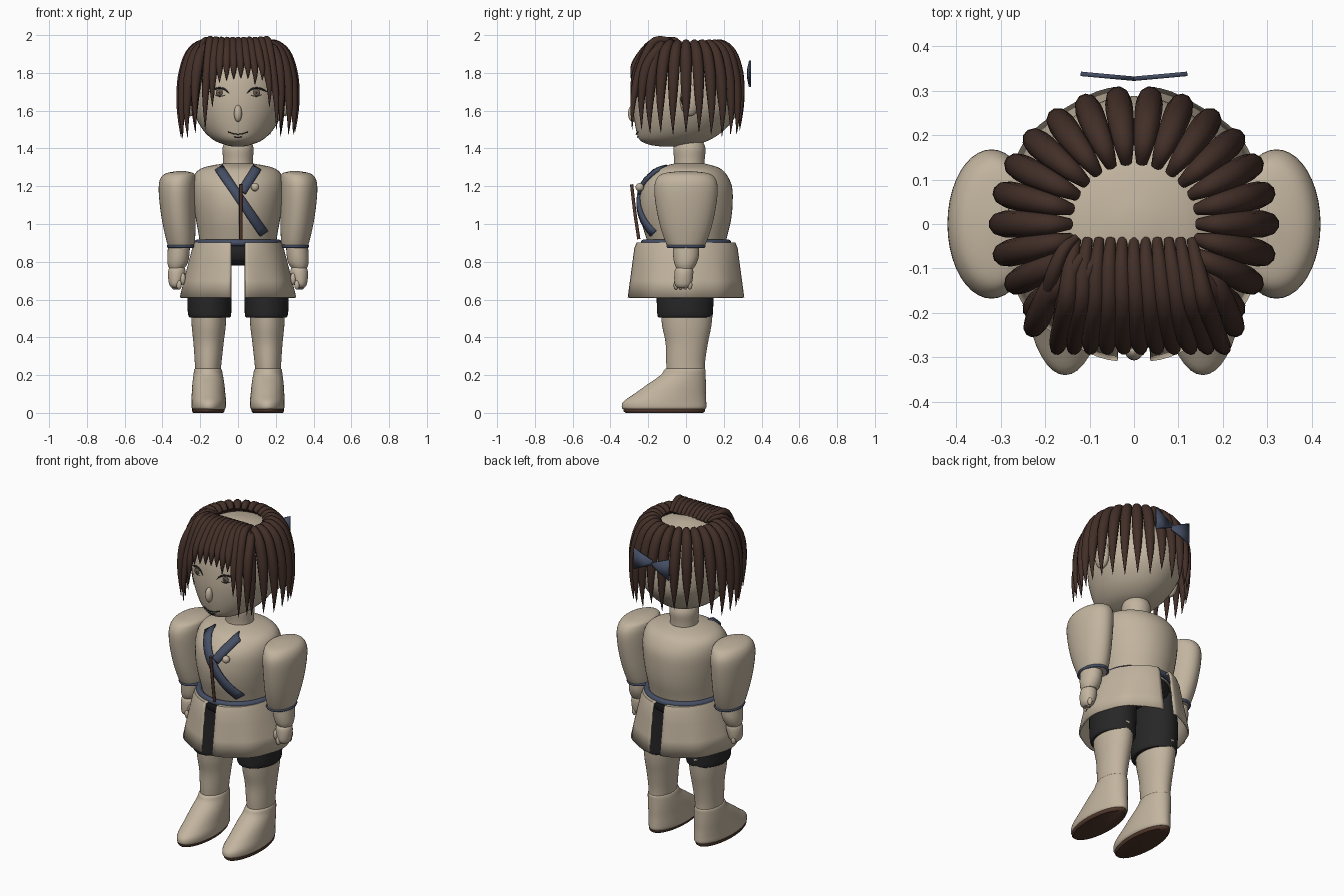
import bpy, bmesh, math, random
from mathutils import Vector

if "Cube" in bpy.data.objects:
    bpy.data.objects.remove(bpy.data.objects["Cube"])

random.seed(4)


def material(name, rgb):
    m = bpy.data.materials.new(name)
    m.diffuse_color = (*rgb, 1)
    m.use_nodes = True
    m.node_tree.nodes["Principled BSDF"].inputs["Base Color"].default_value = m.diffuse_color
    return m


CREAM = material("cream", (0.54, 0.455, 0.345))
HAIR = material("dark brown hair", (0.055, 0.028, 0.021))
BLUE = material("slate blue", (0.06, 0.077, 0.13))
BLACK = material("charcoal", (0.02, 0.02, 0.021))
BROWN = material("brown leather", (0.085, 0.04, 0.025))
IRIS = material("grey brown iris", (0.13, 0.1, 0.07))


def smooth(pts, n=4):
    """Catmull-Rom resampling of tuples of any length."""
    out = []
    for i in range(len(pts) - 1):
        a, b, c, d = (pts[max(0, min(len(pts) - 1, i + k))] for k in (-1, 0, 1, 2))
        for j in range(n):
            t = j / n
            out.append(tuple(0.5 * (2 * q + (r - p) * t + (2 * p - 5 * q + 4 * r - s) * t * t
                                    + (3 * q - p - 3 * r + s) * t ** 3)
                             for p, q, r, s in zip(a, b, c, d)))
    return out + [tuple(pts[-1])]


def finish(name, bm, mat, angle=40, thick=0):
    bmesh.ops.recalc_face_normals(bm, faces=bm.faces)
    me = bpy.data.meshes.new(name)
    bm.to_mesh(me)
    bm.free()
    me.materials.append(mat)
    ob = bpy.data.objects.new(name, me)
    bpy.context.collection.objects.link(ob)
    if thick:
        mod = ob.modifiers.new("thickness", 'SOLIDIFY')
        mod.thickness, mod.offset = thick, 0
    bpy.ops.object.select_all(action='DESELECT')
    ob.select_set(True)
    bpy.context.view_layer.objects.active = ob
    bpy.ops.object.shade_smooth_by_angle(angle=math.radians(angle))
    return ob


def loft(name, rings, mat, side=1, seg=40, n=4):
    """Stack of ellipses (z, cx, cy, rx, ry) skinned into a closed body."""
    bm = bmesh.new()
    rows = []
    for z, cx, cy, rx, ry in smooth(rings, n):
        rows.append([bm.verts.new((side * (cx + rx * math.cos(a)), cy + ry * math.sin(a), z))
                     for a in (k * math.tau / seg for k in range(seg))])
    for lo, hi in zip(rows, rows[1:]):
        for k in range(seg):
            bm.faces.new((lo[k], lo[(k + 1) % seg], hi[(k + 1) % seg], hi[k]))
    bm.faces.new(rows[0])
    bm.faces.new(rows[-1])
    return finish(name, bm, mat)


def front_of(rings, x, z):
    """y of the front surface of a loft."""
    _, cx, cy, rx, ry = min(smooth(rings, 12), key=lambda r: abs(r[0] - z))
    return cy - ry * math.sqrt(max(0, 1 - ((x - cx) / rx) ** 2))


def tubes(name, paths, mat, res=3):
    """Tapered tubes; each path is a list of (x, y, z, radius)."""
    cu = bpy.data.curves.new(name, 'CURVE')
    cu.dimensions, cu.bevel_depth, cu.bevel_resolution, cu.use_fill_caps = '3D', 1, res, True
    for path in paths:
        pts = smooth(path, 4)
        sp = cu.splines.new('POLY')
        sp.points.add(len(pts) - 1)
        for p, (x, y, z, r) in zip(sp.points, pts):
            p.co, p.radius = (x, y, z, 1), max(r, 0.0005)
        sp.use_smooth = True
    cu.materials.append(mat)
    ob = bpy.data.objects.new(name, cu)
    bpy.context.collection.objects.link(ob)
    bpy.ops.object.select_all(action='DESELECT')
    ob.select_set(True)
    bpy.context.view_layer.objects.active = ob
    bpy.ops.object.convert(target='MESH')


def ball(name, loc, size, mat, seg=20):
    bm = bmesh.new()
    bmesh.ops.create_uvsphere(bm, u_segments=seg, v_segments=seg // 2, radius=1)
    for v in bm.verts:
        v.co = Vector(a * b for a, b in zip(v.co, size)) + Vector(loc)
    return finish(name, bm, mat, 60)


# Head, neck and torso
HEAD = [(1.41, 0, -.08, .03, .05), (1.42, 0, -.075, .07, .12), (1.445, 0, -.06, .13, .185),
        (1.5, 0, -.03, .187, .235), (1.59, 0, -.002, .235, .276), (1.68, 0, .004, .25, .284),
        (1.79, 0, .002, .245, .268), (1.87, 0, 0, .21, .222), (1.925, 0, 0, .145, .15), (1.95, 0, 0, .03, .03)]
TORSO = [(.88, 0, .005, .2, .2), (.94, 0, .002, .208, .217), (1.02, 0, 0, .222, .238), (1.11, 0, 0, .236, .247),
         (1.2, 0, .005, .243, .238), (1.265, 0, .012, .228, .2), (1.3, 0, .015, .18, .155), (1.32, 0, .018, .08, .08)]
loft("head", HEAD, CREAM, seg=48)
loft("neck", [(1.28, 0, .018, .08, .082), (1.34, 0, .018, .079, .081), (1.4, 0, .018, .082, .085),
              (1.44, 0, .018, .07, .07)], CREAM)
loft("torso", TORSO, CREAM, seg=48)

# Face
ball("nose", (0, -.283, 1.585), (.021, .024, .045), CREAM)
lines = []
for s, side in ((1, "left"), (-1, "right")):
    face = lambda x, z, d=.002: front_of(HEAD, x, z) - d
    ball(side + "_iris", (s * .097, face(.097, 1.695), 1.695), (.02, .007, .018), IRIS)
    ball(side + "_pupil", (s * .097, face(.097, 1.695, .005), 1.695), (.009, .005, .009), BLACK, 12)
    for pts in (((.045, 1.688), (.07, 1.713), (.1, 1.72), (.13, 1.712), (.155, 1.7)),
                ((.07, 1.682), (.097, 1.675), (.125, 1.684))):
        r = .005 if len(pts) > 3 else .002
        lines.append([(s * x, face(x, z), z, r if 0 < i < len(pts) - 1 else .001) for i, (x, z) in enumerate(pts)])
    ball(side + "_ear", (s * .25, .02, 1.655), (.035, .052, .085), CREAM)
    tubes(side + "_ear_fold", [[(s * .272, .005, 1.7, .003), (s * .28, -.02, 1.665, .009),
                                (s * .275, -.012, 1.62, .003)]], BROWN)
for z, w, dip in ((1.487, .052, .012), (1.462, .022, .004)):
    lines.append([(x * w, front_of(HEAD, x * w, z) - .002, z - dip * (1 - x * x), .003) for x in (-1, -.5, 0, .5, 1)])
tubes("face_lines", lines, BLACK, 1)

# Hair: ring of long strands around the sides and back, then a fringe
strands = []
profile = [(.145, 1.935, .013), (.19, 1.955, .023), (.25, 1.9, .03), (.288, 1.78, .03),
           (.302, 1.65, .022), (.303, 1.55, .011), (.298, 1.47, .001)]
for i in range(-3, 17):
    a = i * math.tau / 26
    drop = random.uniform(0.85, 1.03) if 2 < i < 11 else random.uniform(.96, 1.04)
    strands.append([((r if r < .2 else r * 1.01) * math.cos(a), r * .96 * math.sin(a), 1.955 - (1.955 - z) * drop, w)
                    for r, z, w in profile])
tubes("hair_strands", strands, HAIR)
fringe = []
for i in range(11):
    x = -.13 + .026 * i
    end = x * 1.45 + .015
    tip = 1.5 if i in (0, 10) else 1.62 if i in (1, 9) else 1.755 + random.uniform(-.02, .02)
    mid = 1.87 - (1.75 - tip) * .3
    fringe.append([(x, -.035, 1.94, .011), (x * 1.1, -.1, 1.972, .018), (x * 1.2 + .005, -.18, 1.955, .023),
                   (x * 1.35 + .01, -.25, mid, .023), (end, -.28, (mid + tip) / 2, .015), (end, -.285, tip, .001)])
for x, y in ((-.16, -.06), (-.13, -.09), (-.1, -.1)):
    fringe.append([(x + .03, y + .03, 1.955, .008), (x, y, 1.975, .014), (x - .025, y - .06, 1.96, .016),
                   (x - .04, y - .12, 1.88, .012), (x - .05, y - .16, 1.76, .001)])
for s in (1, -1):
    fringe.append([(s * .14, -.07, 1.93, .012), (s * .185, -.14, 1.93, .024), (s * .215, -.21, 1.83, .028),
                   (s * .228, -.235, 1.68, .02), (s * .225, -.235, 1.5, .001)])
tubes("hair_fringe", fringe, HAIR)

# Bow at the back of the hair
for s, z in ((1, 1.8), (-1, 1.79)):
    bm = bmesh.new()
    co = [(0, .327, z + .012), (0, .327, z - .012), (s * .12, .338, z - .065), (s * .12, .338, z + .065)]
    bm.faces.new([bm.verts.new(c) for c in co])
    finish("bow_loop", bm, BLUE, 30, .01)


# Chest straps, toggle rod and button
def strap(name, a, b, half=.024, n=14):
    bm = bmesh.new()
    d = Vector((b[0] - a[0], b[1] - a[1])).normalized()
    rows = []
    for i in range(n + 1):
        x, z = (a[k] + (b[k] - a[k]) * i / n for k in (0, 1))
        rows.append([bm.verts.new((x + e * d.y, front_of(TORSO, x + e * d.y, z - e * d.x) - .008, z - e * d.x))
                     for e in (-half, 0, half)])
    for p, q in zip(rows, rows[1:]):
        for k in (0, 1):
            bm.faces.new((p[k], p[k + 1], q[k + 1], q[k]))
    finish(name, bm, BLUE, 40, .016)


strap("long_strap", (-.1, 1.295), (.135, .95))
strap("short_strap", (.1, 1.295), (.02, 1.17))
tubes("chest_rod", [[(.015, -.288, 1.21, .009), (.015, -.272, 1.07, .009), (.015, -.25, .92, .009)]], BROWN)
ball("chest_button", (.09, -.245, 1.195), (.022, .022, .022), CREAM)

# Belt and split coat skirt
tubes("belt", [[(.214 * math.cos(a), .222 * math.sin(a), .9, .018)
                for a in (k * math.tau / 32 for k in range(33))]], BLUE)
for s, side in ((1, "left"), (-1, "right")):
    bm = bmesh.new()
    rows = []
    for z, rx, ry in ((.895, .2, .2), (.897, .228, .262), (.87, .237, .272), (.8, .255, .28),
                      (.7, .28, .292), (.61, .3, .303)):
        lim = math.pi / 2 - math.asin(.036 / rx)
        row = []
        for k in range(41):
            t = -lim + 2 * lim * k / 40
            f = 1 + .012 * math.cos(9 * t) * (.9 - z) / .3
            row.append(bm.verts.new((s * rx * f * math.cos(t), ry * f * math.sin(t), z)))
        rows.append(row)
    for p, q in zip(rows, rows[1:]):
        for k in range(40):
            bm.faces.new((p[k], p[k + 1], q[k + 1], q[k]))
    finish(side + "_coat_skirt", bm, CREAM, 40, .01)

# Limbs, mirrored
loft("hips", [(.78, 0, 0, .1, .1), (.8, 0, 0, .19, .17), (.84, 0, 0, .205, .195), (.885, 0, 0, .2, .2)], BLACK)
for s, side in ((1, "left"), (-1, "right")):
    loft(side + "_sleeve", [(.875, .3, 0, .068, .095), (.92, .304, 0, .077, .115), (1.0, .312, 0, .087, .14),
                            (1.1, .319, 0, .095, .16), (1.19, .321, 0, .099, .168), (1.24, .317, 0, .094, .155),
                            (1.268, .308, 0, .074, .12), (1.28, .3, 0, .02, .03)], CREAM, s)
    tubes(side + "_cuff", [[(s * (.299 + .069 * math.cos(a)), .095 * math.sin(a), .882, .009)
                            for a in (k * math.tau / 24 for k in range(25))]], BLUE, 2)
    loft(side + "_forearm", [(.765, .325, -.005, .04, .045), (.79, .32, -.003, .053, .058),
                             (.83, .316, 0, .058, .068), (.89, .312, 0, .058, .07)], CREAM, s, 28)
    loft(side + "_hand", [(.66, .33, -.015, .018, .025), (.68, .33, -.015, .034, .044),
                          (.73, .325, -.012, .046, .05), (.765, .323, -.01, .042, .045),
                          (.78, .323, -.008, .02, .02)], CREAM, s, 28)
    for k in range(4):
        ball(side + "_finger", (s * (.312 + .009 * k), -.052 + .024 * k, .678), (.014, .014, .026), CREAM, 12)
    ball(side + "_thumb", (s * .292, -.045, .71), (.015, .017, .032), CREAM, 12)
    loft(side + "_shorts_leg", [(.505, .15, -.005, .1, .135), (.512, .15, -.005, .112, .145),
                                (.56, .151, -.005, .116, .149), (.7, .15, -.003, .115, .155),
                                (.85, .13, 0, .09, .16)], BLACK, s)
    loft(side + "_leg", [(.2, .16, 0, .066, .1), (.27, .158, -.002, .071, .103), (.37, .156, .004, .08, .112),
                         (.46, .155, .004, .09, .13), (.56, .155, .004, .095, .14)], CREAM, s)
    loft(side + "_shoe", [(.018, .155, -.115, .084, .215), (.03, .155, -.116, .091, .224),
                          (.06, .155, -.112, .092, .219), (.1, .156, -.085, .089, .19),
                          (.15, .157, -.05, .085, .155), (.2, .158, -.015, .078, .119),
                          (.228, .159, -.006, .073, .109), (.236, .159, -.004, .066, .1)], CREAM, s)
    loft(side + "_sole", [(0, .158, -.115, .08, .205), (.01, .158, -.115, .086, .216),
                          (.02, .158, -.115, .086, .216)], BROWN, s)
